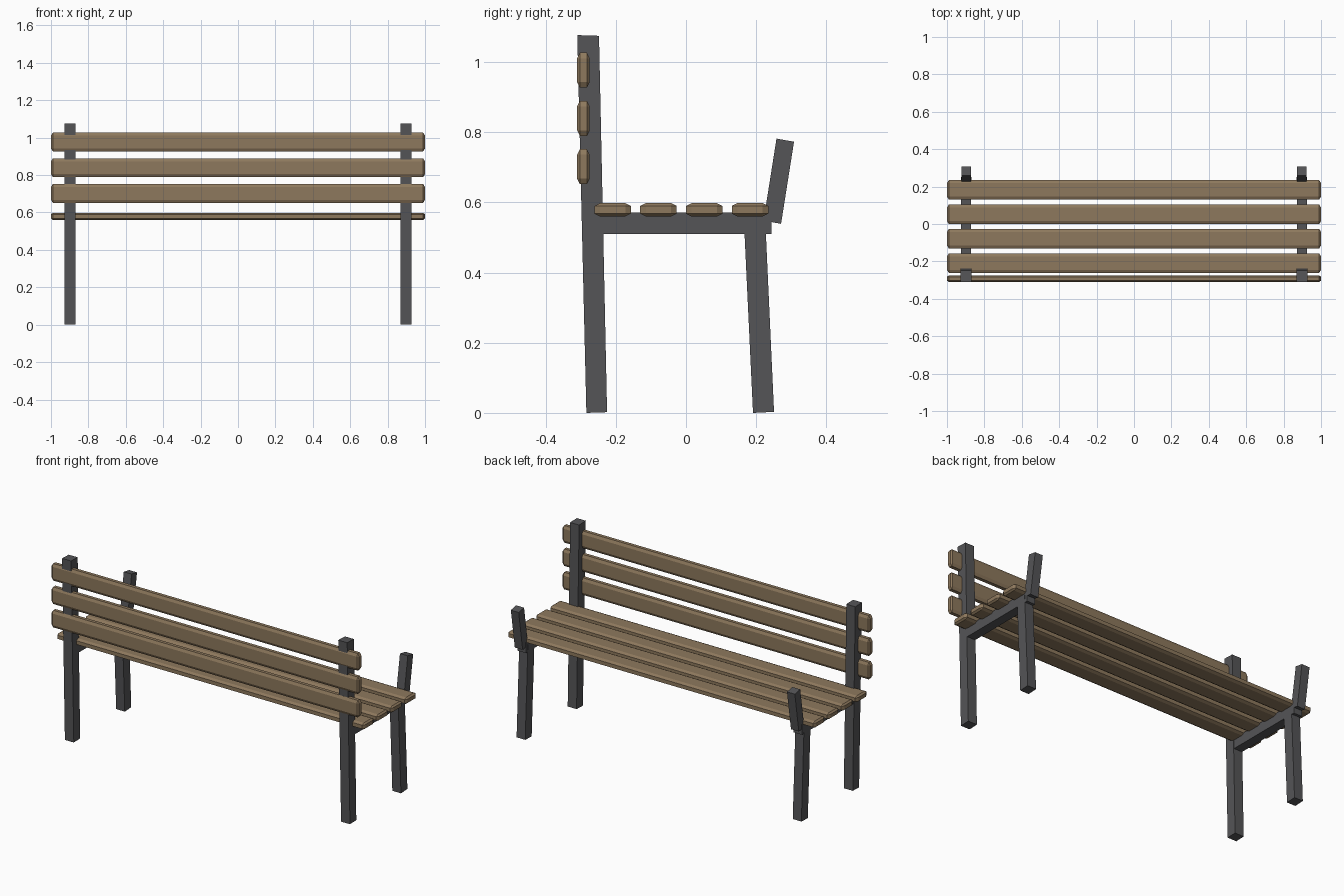
import bpy, bmesh
from mathutils import Vector

if "Cube" in bpy.data.objects:
    bpy.data.objects.remove(bpy.data.objects["Cube"])


def material(name, rgb):
    m = bpy.data.materials.new(name)
    m.diffuse_color = (*rgb, 1)
    m.use_nodes = True
    m.node_tree.nodes["Principled BSDF"].inputs["Base Color"].default_value = m.diffuse_color
    return m


wood = material("brown wood", (0.27, 0.19, 0.11))
metal = material("dark grey metal", (0.09, 0.09, 0.095))


def finish(name, bm, mat):
    bmesh.ops.recalc_face_normals(bm, faces=bm.faces[:])
    mesh = bpy.data.meshes.new(name)
    bm.to_mesh(mesh)
    bm.free()
    mesh.materials.append(mat)
    obj = bpy.data.objects.new(name, mesh)
    bpy.context.collection.objects.link(obj)
    return obj


def bar(name, x, width, profile):
    """Extrude a (y, z) outline along x."""
    bm = bmesh.new()
    face = bm.faces.new([bm.verts.new((x - width / 2, y, z)) for y, z in profile])
    new = bmesh.ops.extrude_face_region(bm, geom=[face])["geom"]
    bmesh.ops.translate(bm, vec=(width, 0, 0),
                        verts=[v for v in new if isinstance(v, bmesh.types.BMVert)])
    return finish(name, bm, metal)


def slat(name, center, size, chamfer):
    """Plank with a different chamfer along each axis."""
    bm = bmesh.new()
    bmesh.ops.create_cube(bm, size=1)
    bmesh.ops.scale(bm, vec=[s / c for s, c in zip(size, chamfer)], verts=bm.verts[:])
    bmesh.ops.bevel(bm, geom=bm.edges[:], offset=1, segments=1, affect='EDGES')
    bmesh.ops.scale(bm, vec=chamfer, verts=bm.verts[:])
    bmesh.ops.translate(bm, vec=Vector(center), verts=bm.verts[:])
    return finish(name, bm, wood)


# Side frames
for side, sx in (("left", -1), ("right", 1)):
    x = 0.898 * sx
    bar(side + "_back_post", x, 0.058,
        [(-0.284, 0.0), (-0.225, 0.002), (-0.248, 1.075), (-0.31, 1.077)])
    bar(side + "_front_leg", x, 0.056,
        [(0.191, 0.0), (0.251, 0.003), (0.2255, 0.56), (0.1645, 0.56)])
    bar(side + "_seat_rail", x, 0.054,
        [(-0.27, 0.51), (0.244, 0.51), (0.244, 0.571), (-0.27, 0.571)])
    bar(side + "_arm_stub", x, 0.051,
        [(0.221, 0.548), (0.271, 0.539), (0.308, 0.773), (0.258, 0.782)])

# Seat slats
for i in range(4):
    slat(f"seat_slat_{i + 1}", (0, -0.209 + 0.1305 * i, 0.579),
         (2, 0.104, 0.038), (0.01, 0.016, 0.008))

# Backrest slats
for i in range(3):
    slat(f"back_slat_{i + 1}", (0, -0.2925, 0.702 + 0.1375 * i),
         (2, 0.036, 0.1), (0.01, 0.008, 0.016))
